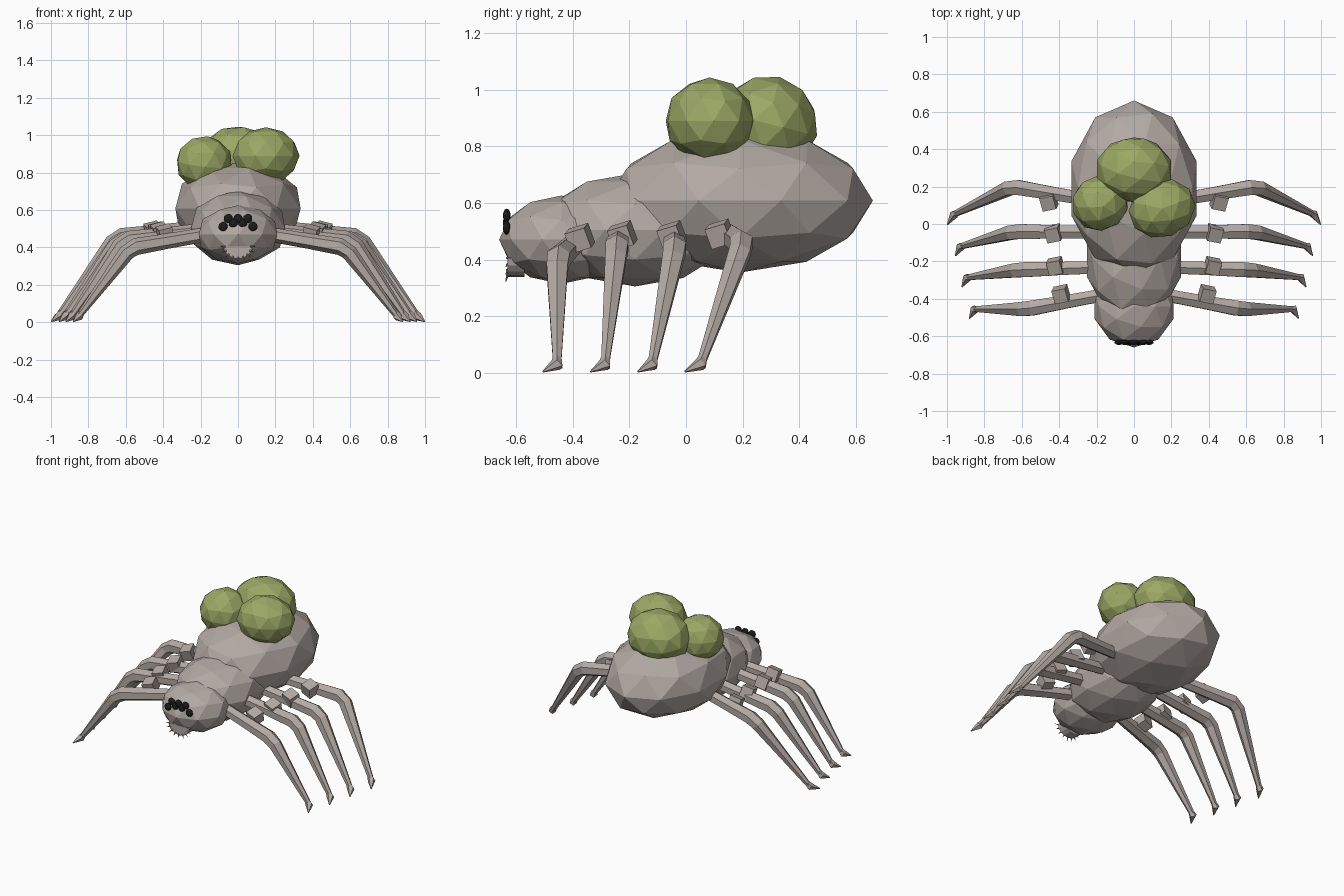
import bpy, bmesh, math
from mathutils import Vector, Matrix

cube = bpy.data.objects.get("Cube")
if cube:
    bpy.data.objects.remove(cube, do_unlink=True)


def material(name, rgb):
    m = bpy.data.materials.new(name)
    m.use_nodes = True
    color = (*rgb, 1.0)
    m.diffuse_color = color
    bsdf = m.node_tree.nodes["Principled BSDF"]
    bsdf.inputs["Base Color"].default_value = color
    bsdf.inputs["Roughness"].default_value = 0.9
    return m


GREY = material("warm grey", (0.45, 0.40, 0.37))
GREEN = material("egg green", (0.33, 0.39, 0.13))
BLACK = material("eye black", (0.012, 0.012, 0.012))


def finish(name, bm, mat):
    bmesh.ops.recalc_face_normals(bm, faces=bm.faces)
    mesh = bpy.data.meshes.new(name)
    bm.to_mesh(mesh)
    bm.free()
    mesh.materials.append(mat)
    ob = bpy.data.objects.new(name, mesh)
    bpy.context.collection.objects.link(ob)
    return ob


def ball(name, center, radii, mat, tilt=(0, 0, 0), detail=2):
    """Faceted ellipsoid."""
    bm = bmesh.new()
    bmesh.ops.create_icosphere(bm, subdivisions=detail, radius=1)
    ob = finish(name, bm, mat)
    ob.location, ob.scale = center, radii
    ob.rotation_euler = [math.radians(a) for a in tilt]
    return ob


def loft(bm, points, radii, sides=6):
    """Prism tube through points, with one radius per point."""
    points = [Vector(p) for p in points]
    rings = []
    for i, (p, r) in enumerate(zip(points, radii)):
        before = points[max(i - 1, 0)]
        after = points[min(i + 1, len(points) - 1)]
        axis = (after - before).normalized()
        u = axis.cross(Vector((0, 1, 0))).normalized()
        v = axis.cross(u)
        ring = []
        for k in range(sides):
            a = math.tau * k / sides
            ring.append(bm.verts.new(p + r * (u * math.cos(a) + v * math.sin(a))))
        rings.append(ring)
    for a, b in zip(rings, rings[1:]):
        for k in range(sides):
            n = (k + 1) % sides
            bm.faces.new((a[k], a[n], b[n], b[k]))
    bm.faces.new(rings[0])
    bm.faces.new(rings[-1])


# Body
ball("abdomen", (0, 0.19, 0.608), (0.352, 0.47, 0.254), GREY)
ball("thorax", (0, -0.18, 0.505), (0.263, 0.34, 0.2), GREY)
ball("head", (0, -0.44, 0.47), (0.221, 0.22, 0.156), GREY)

# Egg cluster on the back
ball("egg_left", (0.15, 0.083, 0.89), (0.182, 0.155, 0.153), GREEN, (0, 0, 20))
ball("egg_right", (-0.18, 0.112, 0.85), (0.155, 0.148, 0.147), GREEN, (10, 0, 40))
ball("egg_back", (0, 0.29, 0.88), (0.208, 0.178, 0.17), GREEN, (-14, 0, 0))

# Eyes: a top row, a middle pair and an outer pair
eyes = [(-0.052, 0.555), (0, 0.555), (0.052, 0.555),
        (-0.025, 0.53), (0.025, 0.53), (-0.08, 0.512), (0.08, 0.512)]
for i, (x, z) in enumerate(eyes):
    ball(f"eye_{i + 1}", (x, -0.633, z), (0.025, 0.014, 0.025), BLACK)

# Mouth plate with a fringe of small teeth
bm = bmesh.new()
rim = []
for k in range(9):
    a = math.pi * (1 + k / 8)
    rim.append(Vector((0.078 * math.cos(a), -0.63, 0.405 + 0.066 * math.sin(a))))
plate = bm.faces.new([bm.verts.new(p) for p in rim])
solid = bmesh.ops.extrude_face_region(bm, geom=[plate])
for v in solid["geom"]:
    if isinstance(v, bmesh.types.BMVert):
        v.co.y += 0.06
for p in rim:
    out = (p - Vector((0, -0.63, 0.405))).normalized()
    loft(bm, [p - out * 0.01, p + out * 0.018 + Vector((0, -0.006, 0))],
         [0.006, 0.0008], 4)
finish("mouth", bm, GREY)

# Legs, front to back: root, knee, ankle, claw tip, hip block
legs = [
    ((0.14, -0.375, 0.475), (0.575, -0.455, 0.4), (0.845, -0.455, 0.04),
     (0.88, -0.505, 0.004), (0.39, -0.375, 0.475)),
    ((0.16, -0.23, 0.495), (0.61, -0.245, 0.44), (0.885, -0.285, 0.04),
     (0.92, -0.337, 0.004), (0.42, -0.225, 0.485)),
    ((0.16, -0.045, 0.495), (0.635, -0.04, 0.435), (0.92, -0.118, 0.04),
     (0.955, -0.17, 0.004), (0.43, -0.05, 0.485)),
    ((0.18, 0.12, 0.51), (0.65, 0.2, 0.455), (0.955, 0.055, 0.04),
     (0.998, -0.004, 0.004), (0.455, 0.12, 0.49)),
]
for side, s in (("left", 1), ("right", -1)):
    for i, pts in enumerate(legs):
        root, knee, ankle, tip, hip = [Vector((s * p[0], p[1], p[2])) for p in pts]
        name = f"{side}_leg_{i + 1}"
        # Thigh bends into a tapering shin
        bm = bmesh.new()
        mid = root.lerp(knee, 0.55)
        bend = (root - knee).normalized() * 0.03
        drop = (ankle - knee).normalized() * 0.035
        loft(bm, [root, mid, knee + bend, knee + drop, ankle],
             [0.038, 0.041, 0.046, 0.043, 0.017])
        finish(name, bm, GREY)
        # Claw flares at the ankle and ends in a point
        bm = bmesh.new()
        up = (knee - ankle).normalized() * 0.02
        loft(bm, [ankle + up, ankle - up * 0.6, tip], [0.016, 0.024, 0.003], 5)
        for v in bm.verts:
            v.co.z = max(v.co.z, 0)
        finish(name + "_claw", bm, GREY)
        # Small joint block
        bm = bmesh.new()
        bmesh.ops.create_cube(bm, size=0.075)
        block = finish(name + "_joint", bm, GREY)
        block.location = hip
        block.rotation_euler = (0.3, s * 0.25, -s * 0.2)
